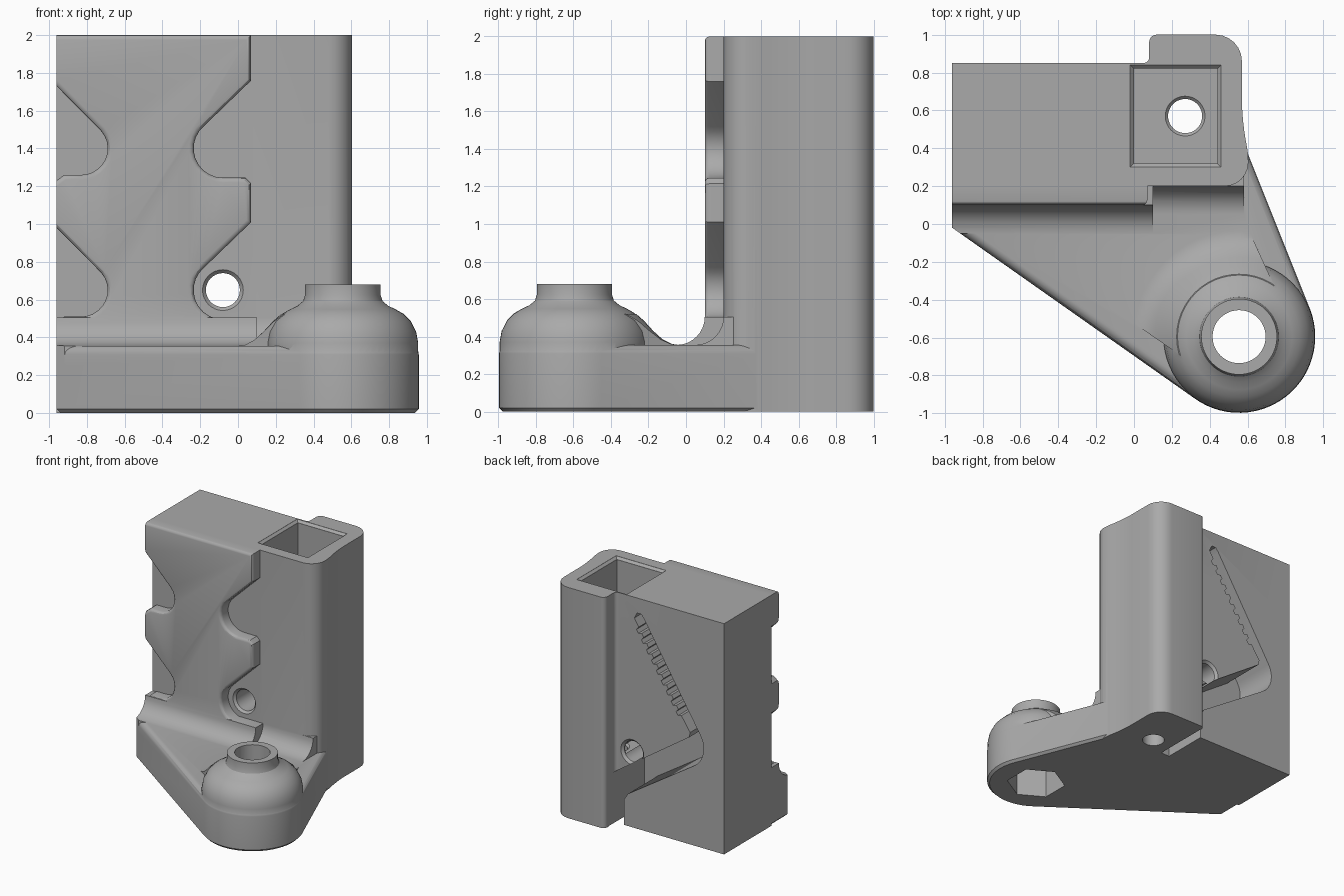
import bpy, bmesh
from math import sin, cos, radians, pi
from mathutils import Vector

cube = bpy.data.objects.get("Cube")
if cube:
    bpy.data.objects.remove(cube, do_unlink=True)

grey = bpy.data.materials.new("plain grey")
grey.use_nodes = True
grey.diffuse_color = (0.4, 0.4, 0.4, 1)
grey.node_tree.nodes["Principled BSDF"].inputs["Base Color"].default_value = (0.4, 0.4, 0.4, 1)


def finish(name, bm):
    bmesh.ops.recalc_face_normals(bm, faces=bm.faces)
    mesh = bpy.data.meshes.new(name)
    bm.to_mesh(mesh)
    bm.free()
    mesh.materials.append(grey)
    obj = bpy.data.objects.new(name, mesh)
    bpy.context.collection.objects.link(obj)
    return obj


def prism(name, pts, lo, hi, axis="z", bevels=()):
    """Extrude a 2D outline along an axis; bevels are (edge test, size, segments)."""
    place = {"z": lambda a, b, h: (a, b, h),
             "y": lambda a, b, h: (a, h, b),
             "x": lambda a, b, h: (h, a, b)}[axis]
    bm = bmesh.new()
    rings = [[bm.verts.new(place(a, b, h)) for a, b in pts] for h in (lo, hi)]
    for ring in rings:
        bm.faces.new(ring)
    n = len(pts)
    for i in range(n):
        j = (i + 1) % n
        bm.faces.new((rings[0][i], rings[0][j], rings[1][j], rings[1][i]))
    bmesh.ops.recalc_face_normals(bm, faces=bm.faces)
    for test, size, segs in bevels:
        edges = [e for e in bm.edges if test(e.verts[0].co, e.verts[1].co)]
        bmesh.ops.bevel(bm, geom=edges, offset=size, segments=segs, profile=0.5,
                        affect="EDGES", clamp_overlap=True)
    return finish(name, bm)


def lathe(name, profile, origin, axis="z", sides=48):
    """Revolve (radius, height) points that begin and end on the axis."""
    bm = bmesh.new()
    verts = [bm.verts.new((r, 0, h)) for r, h in profile]
    edges = [bm.edges.new(p) for p in zip(verts, verts[1:])]
    bmesh.ops.spin(bm, geom=verts + edges, cent=(0, 0, 0), axis=(0, 0, 1),
                   angle=2 * pi, steps=sides, use_duplicate=False)
    bmesh.ops.remove_doubles(bm, verts=bm.verts, dist=0.0005)
    for v in bm.verts:
        x, y, z = v.co
        v.co = Vector(origin) + (Vector((x, z, y)) if axis == "y" else v.co)
    return finish(name, bm)


def combine(target, other, operation):
    mod = target.modifiers.new("join", "BOOLEAN")
    mod.operation, mod.object, mod.solver = operation, other, "EXACT"
    bpy.context.view_layer.objects.active = target
    bpy.ops.object.modifier_apply(modifier=mod.name)
    bpy.data.objects.remove(other, do_unlink=True)


def arc(cx, cy, r, a0, a1, n=10):
    angles = [radians(a0 + (a1 - a0) * i / n) for i in range(n + 1)]
    return [(cx + r * cos(a), cy + r * sin(a)) for a in angles]


def rounded(corners, n=6):
    """Round each (x, y, reach) corner with a short curve."""
    out = []
    for i, (x, y, r) in enumerate(corners):
        p = Vector((x, y))
        if r == 0:
            out.append((x, y))
            continue
        a = p + (Vector(corners[i - 1][:2]) - p).normalized() * r
        b = p + (Vector(corners[(i + 1) % len(corners)][:2]) - p).normalized() * r
        c = 0.45
        for k in range(n + 1):
            t = k / n
            q = (a * (1 - t) ** 3 + b * t ** 3 + a.lerp(p, 1 - c) * 3 * t * (1 - t) ** 2
                 + b.lerp(p, 1 - c) * 3 * t * t * (1 - t))
            out.append((q.x, q.y))
    return out


def at_height(z):
    return lambda a, b: abs(a.z - z) < 0.001 and abs(b.z - z) < 0.001


# Upright block with the rounded tower on its side
tower = rounded([(-0.96, 0.85, 0), (0.08, 0.85, 0.03), (0.08, 1, 0.04), (0.57, 1, 0.14),
                 (0.57, 0.53, 0.12), (0.605, 0.37, 0.05), (0.6, 0.2, 0.12), (-0.96, 0.2, 0)])
body = prism("bracket_body", tower, 0, 2, "z",
             [(at_height(2), 0.02, 1), (at_height(0), 0.02, 1)])

# Raised front pad that steps around the screw holes
right_side, left_side = [(0.07, 2)], []
for z in (1.4, 0.65):
    right_side += [(0.07, z + 0.36)] + arc(-0.08, z, 0.155, 130, 270)
    right_side += [(0.04, z - 0.155), (0.07, z - 0.185)]
    left_side += [(-0.96, z + 0.33)] + arc(-0.83, z, 0.14, 42, -90)
    left_side += [(-0.92, z - 0.14), (-0.96, z - 0.17)]
outline = right_side + [(0.1, 0.42), (0.1, 0.2), (-0.96, 0.2)] + left_side[::-1] + [(-0.96, 2)]


def pad_edge(a, b):
    return max(a.y, b.y) < 0.101 and max(a.x, b.x) > -0.95


combine(body, prism("front_pad", outline, 0.1, 0.3, "y", [(pad_edge, 0.025, 3)]), "UNION")

# Wedge-shaped foot with a rounded upper edge
FX, FY, R = 0.555, -0.595, 0.402
foot = arc(FX, FY, R, -125, 21, 28) + [(0.59, 0.4), (0.5, 0.5), (-0.96, 0.5), (-0.96, -0.02)]


def foot_edge(a, b):
    return at_height(0.355)(a, b) and min(a.y, b.y) < 0.39 and max(a.x, b.x) > -0.95


combine(body, prism("foot", foot, 0, 0.355, "z",
                    [(foot_edge, 0.12, 5), (at_height(0), 0.02, 1)]), "UNION")

# Curved fillets between foot and upright
for x0, x1, y in ((-0.96, 0.1, 0.1), (0.05, 0.58, 0.2)):
    curve = arc(y - 0.15, 0.505, 0.15, -90, 0, 8)
    fillet = prism("fillet", [(y + 0.12, 0.25), (y - 0.15, 0.25)] + curve + [(y + 0.12, 0.505)],
                   x0, x1, "x")
    combine(fillet, prism("fillet_limit", foot, -0.1, 1), "INTERSECT")
    combine(body, fillet, "UNION")

# Domed boss with a collar, and its flare onto the foot
flare = lathe("flare", [(0, 0.3), (0.58, 0.3), (0.58, 0.352), (0.52, 0.36), (0.47, 0.385),
                        (0.42, 0.43), (0.37, 0.485), (0.33, 0.52), (0, 0.52)], (FX, FY, 0))
wedge = [(FX, FY), (0.34, -0.76), (-0.7, -0.04), (-0.5, 0.2), (0.5, 0.2), (0.82, -0.5)]
combine(flare, prism("flare_limit", wedge, 0.2, 1), "INTERSECT")
combine(body, flare, "UNION")
boss = [(0, 0.1), (0.399, 0.1), (0.399, 0.37), (0.388, 0.43), (0.36, 0.485), (0.32, 0.525),
        (0.28, 0.548), (0.24, 0.567), (0.21, 0.592), (0.2, 0.625), (0.2, 0.68), (0, 0.68)]
combine(body, lathe("boss", boss, (FX, FY, 0), "z", 64), "UNION")


def cut(cutter):
    combine(body, cutter, "DIFFERENCE")


# Bolt hole and hexagonal nut pocket in the foot
cut(lathe("bolt_hole", [(0, -0.1), (0.14, -0.1), (0.14, 0.8), (0, 0.8)], (FX, FY, 0)))
cut(prism("nut_pocket", arc(FX, FY, 0.24, 30, 330, 5), -0.1, 0.25))

# Square pocket in the tower top, with a chamfered rim and a drain hole
def square(m):
    return [(-m, 0.32 - m), (0.44 + m, 0.32 - m), (0.44 + m, 0.82 + m), (-m, 0.82 + m)]


cut(prism("tower_pocket", square(0), 0.5, 2.1))
cut(prism("pocket_rim", square(0.02), 1.98, 2.1, "z", [(at_height(1.98), 0.019, 1)]))
cut(lathe("drain_hole", [(0, -0.1), (0.09, -0.1), (0.09, 0.485), (0.106, 0.501),
                         (0.106, 0.52), (0, 0.52)], (0.27, 0.57, 0)))

# Four screw holes with countersunk rims on both faces
for x in (-0.83, -0.08):
    for z in (1.4, 0.65):
        cut(lathe("screw_hole", [(0, 0), (0.108, 0), (0.108, 0.2), (0.09, 0.22), (0.09, 0.83),
                                 (0.11, 0.85), (0.11, 1.1), (0, 1.1)], (x, 0, z), "y", 32))

# Toothed belt channel around a triangular island, open at the bottom
top, corner = Vector((-0.1, 1.82)), Vector((-0.64, 0.95))
along = (corner - top).normalized()
side = Vector((-along.y, along.x))
teeth = []
for i in range(9):
    s = 0.08 + i * 0.09
    for step, depth in ((0, 0), (0.01, 0.032), (0.045, 0.032), (0.055, 0)):
        q = top + along * (s + step) + side * depth
        teeth.append((q.x, q.y))
channel = [(top.x, top.y)] + teeth + [(-0.635, 0.97), (-0.625, 0.925), (0.085, 0.44), (0.085, -0.1),
                                      (0.0, -0.1), (0.0, 0.22)]
channel += rounded([(-0.04, 0.28, 0), (-0.84, 0.8, 0.2), (-0.19, 1.84, 0)], 8)
channel += [(-0.165, 1.87), (-0.125, 1.87)]
cut(prism("belt_channel", channel, 0.45, 0.95, "y"))

# Smooth curves, crisp edges
bpy.ops.object.select_all(action="DESELECT")
body.select_set(True)
bpy.context.view_layer.objects.active = body
bpy.ops.object.shade_smooth_by_angle(angle=radians(30))
